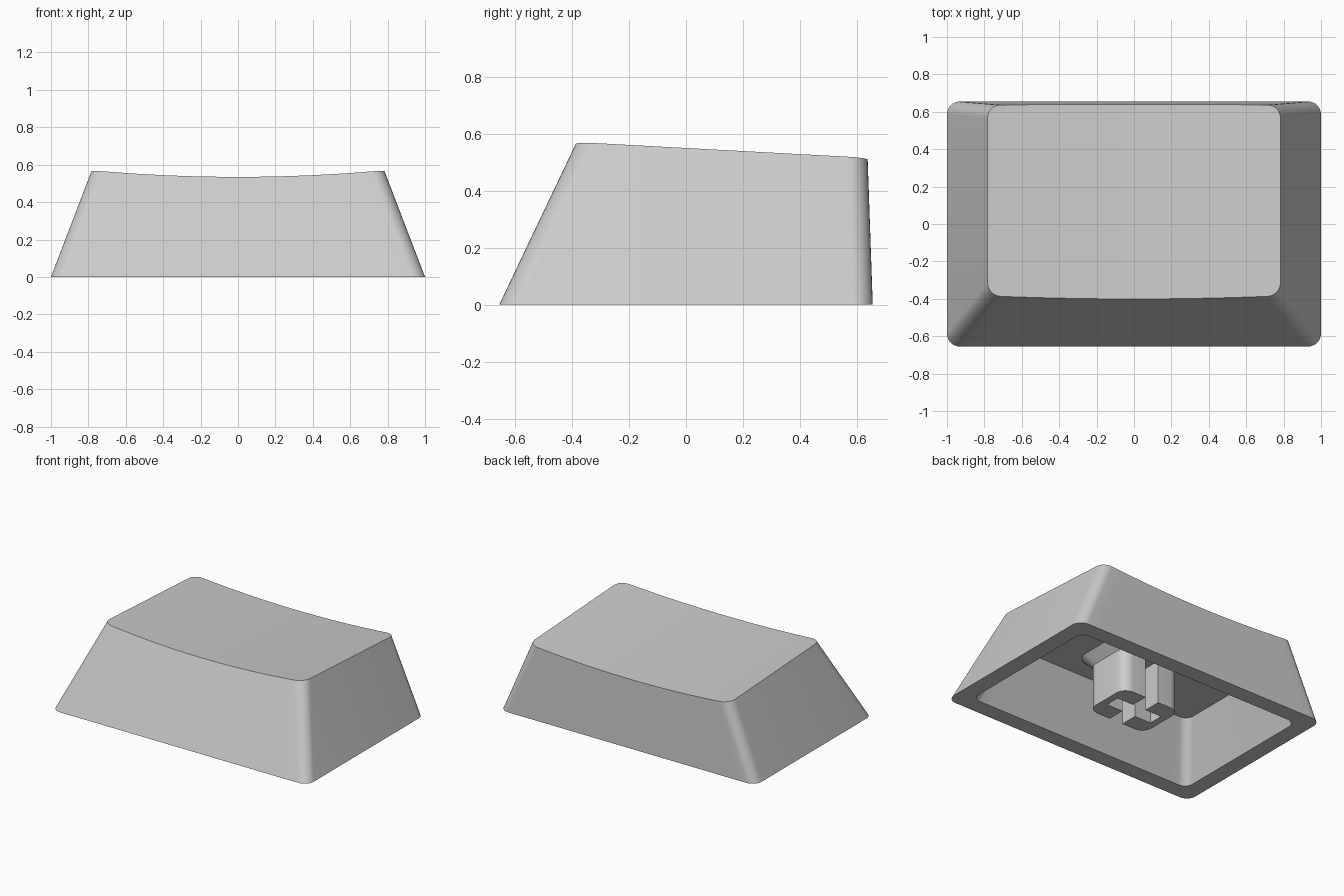
import bpy, bmesh
from math import sin, cos, pi

if "Cube" in bpy.data.objects:
    bpy.data.objects.remove(bpy.data.objects["Cube"])

GREY = bpy.data.materials.new("grey plastic")
GREY.use_nodes = True
colour = (0.6, 0.6, 0.6, 1)
GREY.diffuse_color = colour
GREY.node_tree.nodes["Principled BSDF"].inputs["Base Color"].default_value = colour

ARC, SPAN = 8, 24
CEILING = 0.37


def half_edge(x, y, r, side):
    """Left-to-right run with a rounded corner at each end; side -1 front, 1 back."""
    arc = [(r * (1 - cos(a)), r * (1 - sin(a))) for a in (i * pi / 2 / ARC for i in range(ARC + 1))]
    left = [(-x + u, y - side * v) for u, v in arc]
    right = [(x - u, y - side * v) for u, v in reversed(arc)]
    x0, x1 = left[-1][0], right[0][0]
    mid = [(x0 + (x1 - x0) * i / SPAN, y) for i in range(1, SPAN)]
    return left + mid + right


def rounded(x, front, back, r):
    """Closed counter-clockwise rounded rectangle: front run, then back run reversed."""
    return half_edge(x, front, r, -1) + half_edge(x, back, r, 1)[::-1]


def dish(x, y):
    """Height of the tilted, scooped top."""
    return 0.57 - 0.055 * (y + 0.385) / 1.02 - 0.036 * (1 - (x / 0.78) ** 2)


def skin(bm, a, b):
    n = len(a)
    for i in range(n):
        bm.faces.new((a[i], a[(i + 1) % n], b[(i + 1) % n], b[i]))


def cap(bm, ring):
    """Close a ring with strips running front to back."""
    n = len(ring)
    for i in range(n // 2 - 1):
        bm.faces.new((ring[i], ring[i + 1], ring[n - 2 - i], ring[n - 1 - i]))


def finish(bm, name):
    bmesh.ops.recalc_face_normals(bm, faces=bm.faces)
    mesh = bpy.data.meshes.new(name)
    bm.to_mesh(mesh)
    bm.free()
    mesh.materials.append(GREY)
    obj = bpy.data.objects.new(name, mesh)
    bpy.context.collection.objects.link(obj)
    bpy.ops.object.select_all(action="DESELECT")
    obj.select_set(True)
    bpy.context.view_layer.objects.active = obj
    bpy.ops.object.shade_smooth_by_angle(angle=pi / 6)


def ring_at(bm, points, z):
    return [bm.verts.new((x, y, z)) for x, y in points]


# Hollow shell: sloped walls, scooped top, flat rim and inner cavity
bm = bmesh.new()
base = rounded(1, -0.655, 0.655, 0.07)
upper = rounded(0.783, -0.384, 0.637, 0.07)
top = []
for (x0, y0), (x, y1) in zip(base, upper):
    # slide each point along its wall until it meets the scooped surface
    y = y1
    for _ in range(8):
        z = dish(x, y)
        y = y0 + (y1 - y0) * z / dish(0.78, y1)
    top.append(bm.verts.new((x, y, z)))
foot = ring_at(bm, base, 0)
rim = ring_at(bm, rounded(0.885, -0.54, 0.54, 0.06), 0)
ceiling = ring_at(bm, rounded(0.745, -0.364, 0.527, 0.06), CEILING)
skin(bm, foot, top)
skin(bm, rim, foot)
skin(bm, ceiling, rim)
cap(bm, top)
cap(bm, ceiling)
finish(bm, "cap_shell")

# Stem: two mirrored halves that leave a cross-shaped socket
HX, HY, R, SLOT, REACH, NECK = 0.23, 0.177, 0.075, 0.052, 0.18, 0.305
corner = [(HX - R + R * sin(a), HY - R + R * cos(a)) for a in (i * pi / 2 / ARC for i in range(ARC + 1))]
quarter = [(REACH, SLOT), (SLOT, SLOT), (SLOT, HY)] + corner
outline = quarter + [(x, -y) for x, y in reversed(quarter)]
bm = bmesh.new()
for side in (-1, 1):
    pts = [(side * x, y) for x, y in outline]
    low, high = ring_at(bm, pts, 0), ring_at(bm, pts, NECK + 0.01)
    skin(bm, low, high)
    bm.faces.new(low)
finish(bm, "stem")

# Flared collar that joins the stem to the ceiling
bm = bmesh.new()
low = ring_at(bm, rounded(HX, -HY, HY, R), NECK)
high = ring_at(bm, rounded(HX + 0.06, -HY - 0.06, HY + 0.06, R + 0.03), CEILING)
skin(bm, low, high)
cap(bm, low)
finish(bm, "stem_collar")
